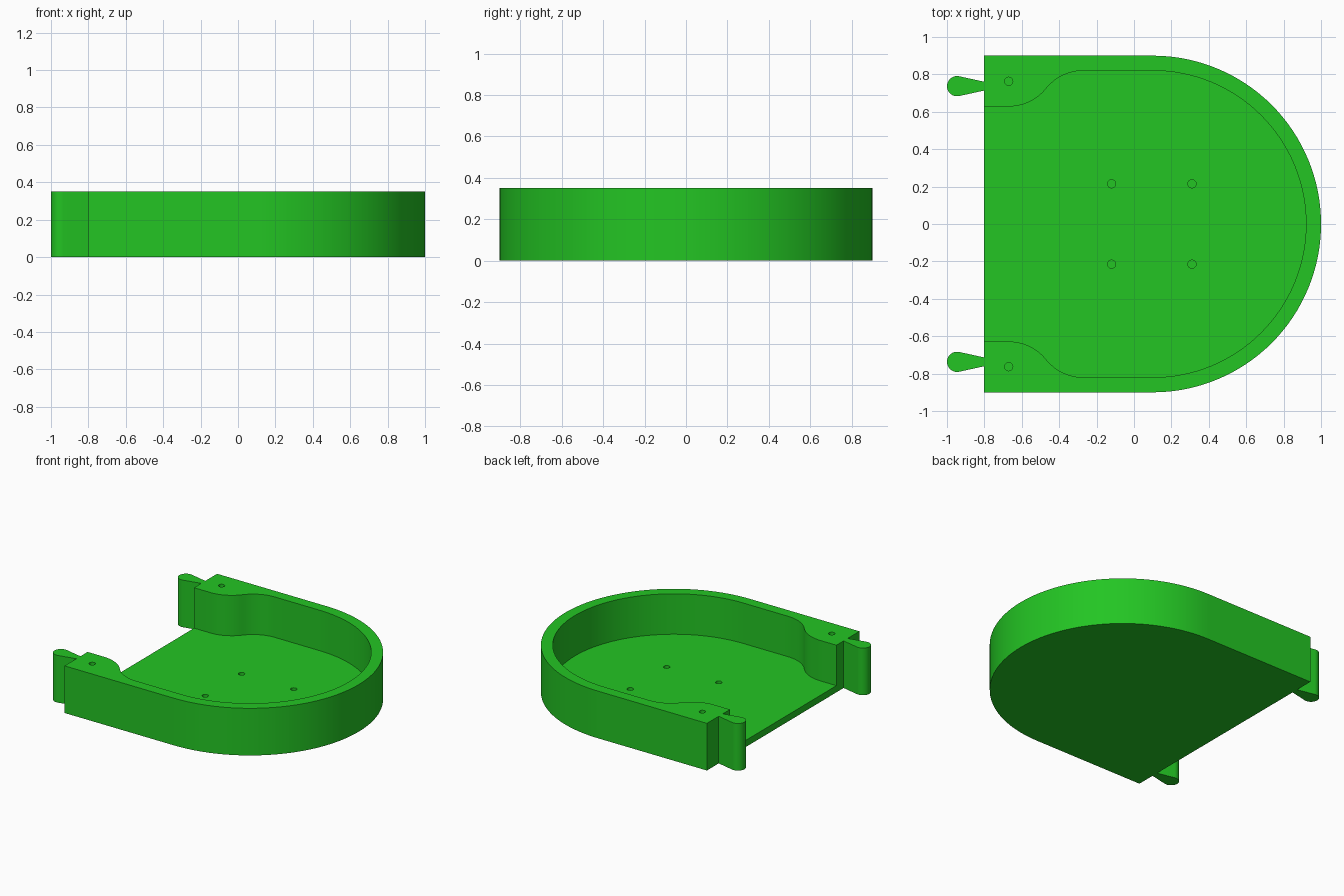
import bpy, bmesh, math

if "Cube" in bpy.data.objects:
    bpy.data.objects.remove(bpy.data.objects["Cube"])

H, FLOOR = 0.352, 0.05        # overall height, floor thickness
X0, CX, Y0 = -0.803, 0.1, 0.9  # open edge, centre of the round end, half width

green = bpy.data.materials.new("green")
green.diffuse_color = (0.017, 0.56, 0.017, 1)
green.use_nodes = True
green.node_tree.nodes["Principled BSDF"].inputs["Base Color"].default_value = green.diffuse_color


def arc(cx, cy, r, a0, a1, n):
    """Points along an arc, angles in degrees."""
    angles = [math.radians(a0 + (a1 - a0) * i / n) for i in range(n + 1)]
    return [(cx + r * math.cos(a), cy + r * math.sin(a)) for a in angles]


def prism(name, outline, z0, z1):
    """Extrude a closed outline between two heights."""
    bm = bmesh.new()
    face = bm.faces.new([bm.verts.new((x, y, z0)) for x, y in outline])
    top = bmesh.ops.extrude_face_region(bm, geom=[face])["geom"]
    for v in top:
        if isinstance(v, bmesh.types.BMVert):
            v.co.z = z1
    bmesh.ops.recalc_face_normals(bm, faces=bm.faces)
    mesh = bpy.data.meshes.new(name)
    bm.to_mesh(mesh)
    bm.free()
    obj = bpy.data.objects.new(name, mesh)
    mesh.materials.append(green)
    bpy.context.collection.objects.link(obj)
    return obj


def activate(obj):
    bpy.ops.object.select_all(action='DESELECT')
    obj.select_set(True)
    bpy.context.view_layer.objects.active = obj


def cut(obj, cutter):
    cutter.hide_render = True
    mod = obj.modifiers.new("cut", 'BOOLEAN')
    mod.operation, mod.solver, mod.object = 'DIFFERENCE', 'EXACT', cutter
    activate(obj)
    bpy.ops.object.modifier_apply(modifier=mod.name)
    bpy.data.objects.remove(cutter)


# Tray body: straight open end, half-round closed end
tray = prism("tray", [(X0, -Y0)] + arc(CX, 0, Y0, -90, 90, 64) + [(X0, Y0)], 0, H)

# Cavity: half-round end, then an S-curve widening the walls into end posts
RI, YP, XA, XB = 0.82, 0.628, -0.27, -0.67
dx, dy = XA - XB, RI - YP
theta = 2 * math.atan(dy / dx)
r = dx / (2 * math.sin(theta))
t = math.degrees(theta)
side = arc(XA, RI - r, r, 90, 90 + t, 12)
side += arc(XB, YP + r, r, t - 90, -90, 12)[1:]
side += [(X0 - 0.1, YP)]
cavity = arc(CX, 0, RI, -90, 90, 64) + side + [(x, -y) for x, y in reversed(side)]
cut(tray, prism("cavity_cutter", cavity, FLOOR, H + 0.1))

# Blind screw holes in the floor and in the end posts
holes = [(x, y, FLOOR, 0.03) for x in (-0.12, 0.31) for y in (-0.215, 0.215)]
holes += [(-0.67, y, H, 0.1) for y in (-0.763, 0.763)]
for x, y, z, depth in holes:
    cut(tray, prism("hole_cutter", arc(x, y, 0.022, 0, 345, 23), z - depth, z + 0.02))

# Teardrop connector pegs on the open end
pegs = []
for name, y in (("front_peg", -0.737), ("back_peg", 0.737)):
    outline = [(X0, y + 0.024)] + arc(-0.946, y, 0.054, 78, 282, 24) + [(X0, y - 0.024)]
    pegs.append(prism(name, outline, 0, H))

for obj in [tray] + pegs:
    activate(obj)
    bpy.ops.object.shade_smooth_by_angle(angle=math.radians(25))
